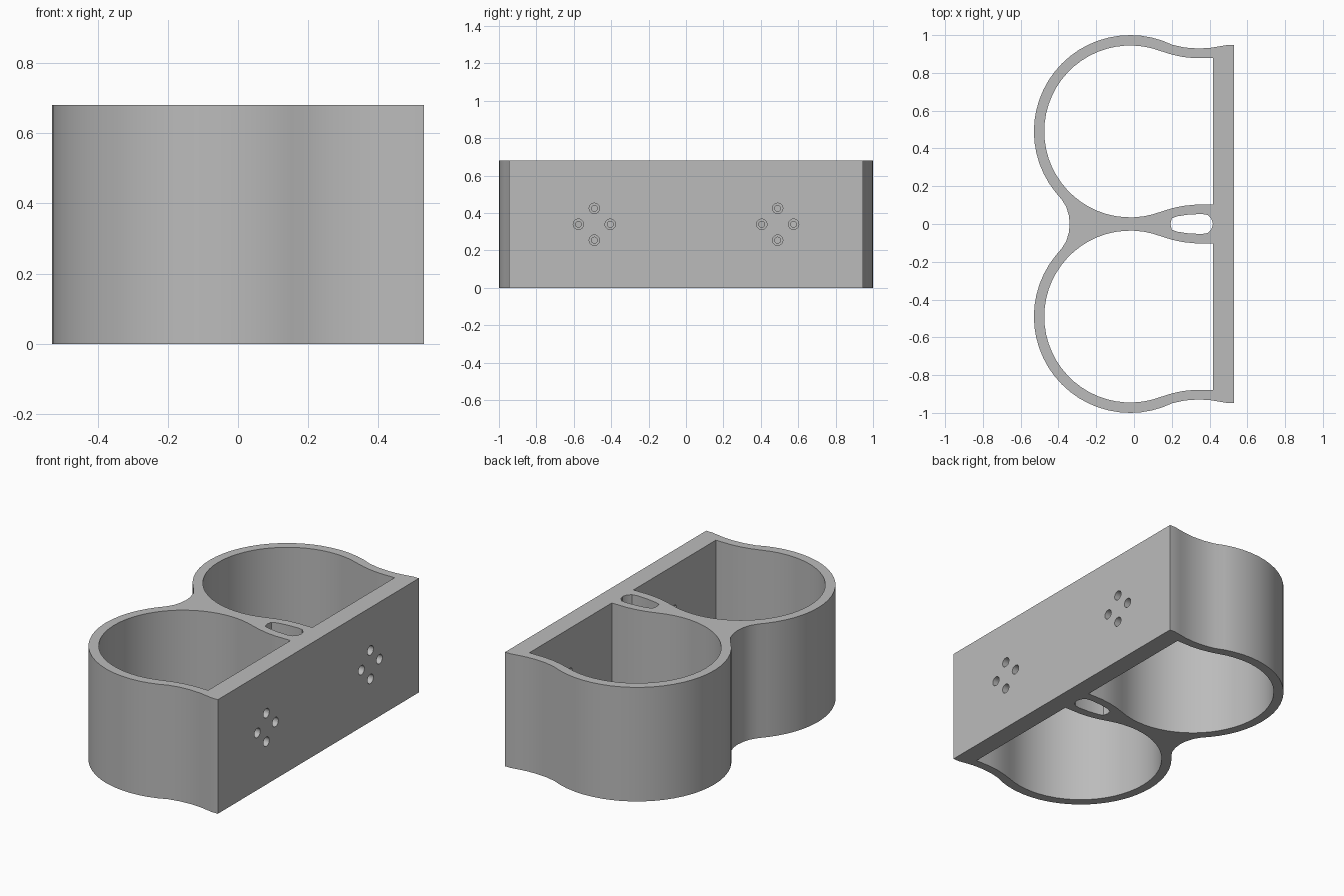
import bpy, bmesh
from math import sin, cos, pi, radians, atan2
from mathutils import Matrix, Vector

cube = bpy.data.objects.get("Cube")
if cube:
    bpy.data.objects.remove(cube, do_unlink=True)

HEIGHT = 0.68
CX, CY = -0.02, 0.49           # centre of the +y cup
R_OUT, R_IN = 0.51, 0.455
PLATE_IN, PLATE_OUT = 0.418, 0.53

grey = bpy.data.materials.new("plain_grey")
colour = (0.5, 0.5, 0.5, 1)
grey.diffuse_color = colour
grey.use_nodes = True
grey.node_tree.nodes["Principled BSDF"].inputs["Base Color"].default_value = colour


def arc(r, a0, a1, n):
    """Points on the +y cup's circle, angles in degrees."""
    angles = [radians(a0 + (a1 - a0) * i / n) for i in range(n + 1)]
    return [(CX + r * cos(a), CY + r * sin(a)) for a in angles]


def flip(points, centre=0.0):
    """Mirror a path in y about a centre line, reversing its order."""
    return [(x, 2 * centre - y) for x, y in reversed(points)]


# Outer outline: plate corner, flared neck, cup wall, rounded notch
half = [(PLATE_OUT, 0.947), (0.49, 0.947), (0.45, 0.94), (0.4, 0.932),
        (0.34, 0.929), (0.27, 0.934)]
half += arc(R_OUT, 64, 219, 24)
half += [(-0.383, 0.13), (-0.358, 0.09), (-0.345, 0.045)]
outline = half + [(-0.34, 0)] + flip(half)

# Cup opening: round bowl with a necked straight mouth at the plate
neck = [(PLATE_IN, 0.878), (0.32, 0.878), (0.26, 0.884), (0.2, 0.897)]
bowl = neck + arc(R_IN, 69, 291, 36) + flip(neck, CY)

# Slot between the necks
slot_side = [(0.2, 0.03), (0.23, 0.041), (0.29, 0.05), (0.36, 0.053),
             (0.39, 0.048), (0.41, 0.028)]
slot = [(0.193, 0)] + slot_side + [(0.418, 0)] + flip(slot_side)


def finish(bm, name):
    bmesh.ops.recalc_face_normals(bm, faces=bm.faces)
    mesh = bpy.data.meshes.new(name)
    bm.to_mesh(mesh)
    bm.free()
    mesh.materials.append(grey)
    obj = bpy.data.objects.new(name, mesh)
    bpy.context.collection.objects.link(obj)
    return obj


# Holder body: fill the cross-section and extrude it upwards
bm = bmesh.new()
edges = []
for loop in (outline, bowl, flip(bowl), slot):
    verts = [bm.verts.new((x, y, 0)) for x, y in loop]
    edges += [bm.edges.new((v, verts[i - 1])) for i, v in enumerate(verts)]
bmesh.ops.triangle_fill(bm, edges=edges, use_beauty=True, normal=(0, 0, 1))
top = bmesh.ops.extrude_face_region(bm, geom=bm.faces[:])["geom"]
bmesh.ops.translate(bm, vec=(0, 0, HEIGHT),
                    verts=[g for g in top if isinstance(g, bmesh.types.BMVert)])
holder = finish(bm, "double_cup_holder")


def bore(bm, radius, x0, x1, y, z):
    matrix = Matrix.Translation(((x0 + x1) / 2, y, z)) @ Matrix.Rotation(pi / 2, 4, "Y")
    bmesh.ops.create_cone(bm, cap_ends=True, segments=20, radius1=radius,
                          radius2=radius, depth=x1 - x0, matrix=matrix)


# Counterbored screw holes, four behind each cup
for name, radius, start in (("screw_cutter", 0.016, 0.38), ("head_cutter", 0.028, 0.45)):
    bm = bmesh.new()
    for side in (-1, 1):
        for dy, dz in ((1, 0), (-1, 0), (0, 1), (0, -1)):
            bore(bm, radius, start, 0.58, side * CY + dy * 0.085, HEIGHT / 2 + dz * 0.085)
    cutter = finish(bm, name)
    cutter.hide_render = True
    cut = holder.modifiers.new(name, "BOOLEAN")
    cut.operation = "DIFFERENCE"
    cut.solver = "EXACT"
    cut.object = cutter
    bpy.context.view_layer.objects.active = holder
    bpy.ops.object.modifier_apply(modifier=cut.name)
    bpy.data.objects.remove(cutter, do_unlink=True)

# Smooth curved walls, keep the rims and plate corners sharp
bpy.ops.object.select_all(action="DESELECT")
holder.select_set(True)
bpy.context.view_layer.objects.active = holder
bpy.ops.object.shade_smooth_by_angle(angle=radians(30))
